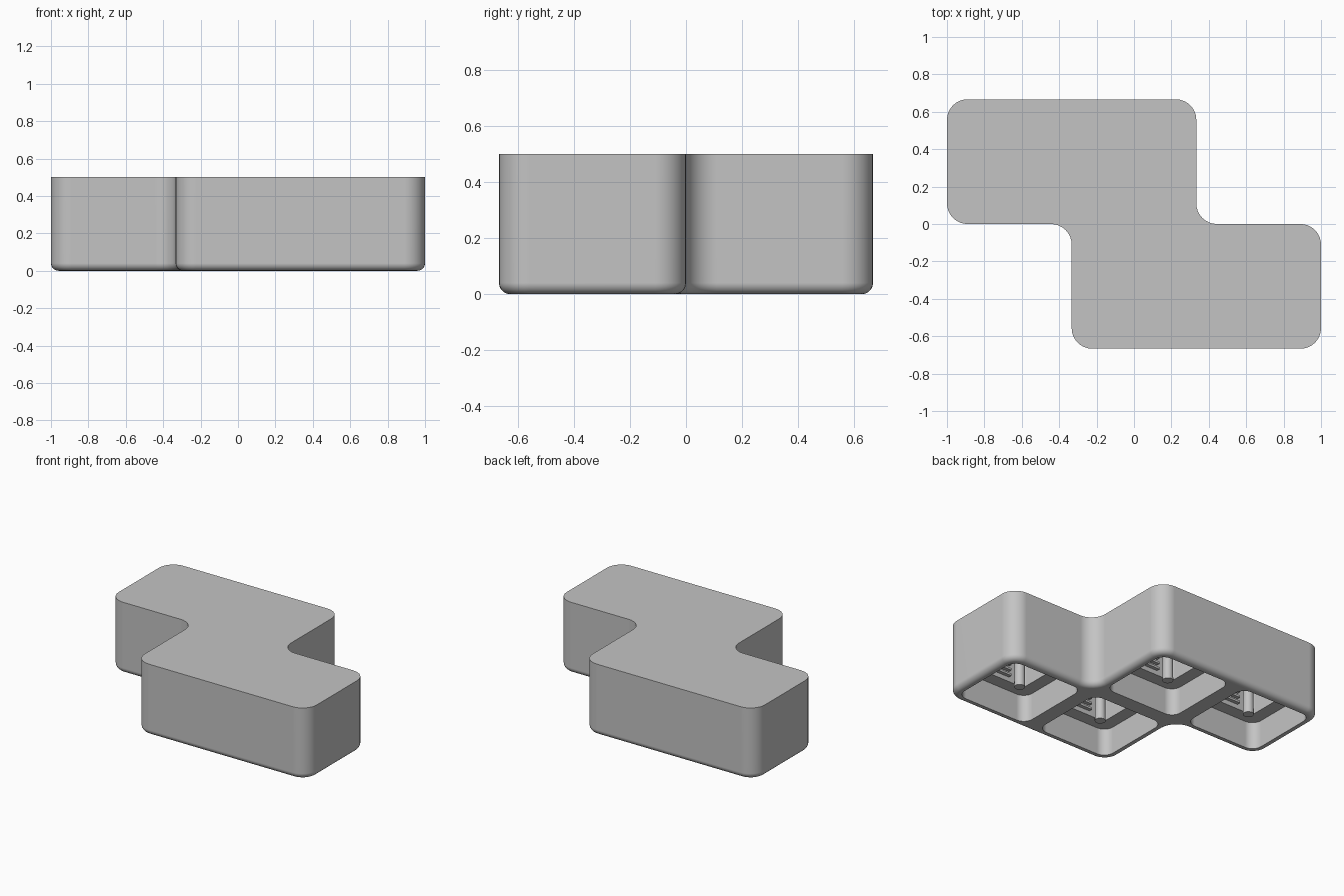
import bpy, bmesh, math
from mathutils import Vector

cube = bpy.data.objects.get("Cube")
if cube:
    bpy.data.objects.remove(cube, do_unlink=True)

CELL = 2 / 3
HALF = CELL / 2
HEIGHT = 0.5
CEILING = 0.45
LEDGE = 0.19
CELLS = [(-CELL, HALF), (0, HALF), (0, -HALF), (CELL, -HALF)]

grey = bpy.data.materials.new("plain grey")
grey.use_nodes = True
grey.diffuse_color = (0.55, 0.55, 0.55, 1)
grey.node_tree.nodes["Principled BSDF"].inputs["Base Color"].default_value = grey.diffuse_color


def rounded(corners, radius, inset=0.0, steps=8):
    """Rounded counter-clockwise outline, optionally moved inwards."""
    points = []
    for i, corner in enumerate(corners):
        p = Vector(corner)
        u = (p - Vector(corners[i - 1])).normalized()
        v = (Vector(corners[(i + 1) % len(corners)]) - p).normalized()
        centre = p + radius * (v - u)
        r = radius - inset if u.cross(v) > 0 else radius + inset
        for k in range(steps + 1):
            t = math.pi / 2 * k / steps
            points.append(centre + r * (u * math.sin(t) - v * math.cos(t)))
    return points


def square(x, y, width):
    h = width / 2
    return [(x - h, y - h), (x + h, y - h), (x + h, y + h), (x - h, y + h)]


def loft(bm, layers):
    """Skin a stack of (outline, z) layers and cap both ends."""
    rings = [[bm.verts.new((p.x, p.y, z)) for p in pts] for pts, z in layers]
    for low, high in zip(rings, rings[1:]):
        n = len(low)
        for i in range(n):
            j = (i + 1) % n
            bm.faces.new((low[i], low[j], high[j], high[i]))
    bm.faces.new(rings[0][::-1])
    bm.faces.new(rings[-1])


def make(name, bm):
    bmesh.ops.recalc_face_normals(bm, faces=bm.faces)
    mesh = bpy.data.meshes.new(name)
    bm.to_mesh(mesh)
    bm.free()
    mesh.materials.append(grey)
    obj = bpy.data.objects.new(name, mesh)
    bpy.context.collection.objects.link(obj)
    return obj


def activate(obj):
    bpy.ops.object.select_all(action='DESELECT')
    obj.select_set(True)
    bpy.context.view_layer.objects.active = obj


def smooth(obj):
    activate(obj)
    bpy.ops.object.shade_smooth_by_angle(angle=math.radians(35))
    obj.modifiers.new("even shading", 'WEIGHTED_NORMAL').keep_sharp = True


# Stepped block with rounded corners and a soft lower edge
outline = [(-1, 0), (-HALF, 0), (-HALF, -CELL), (1, -CELL),
           (1, 0), (HALF, 0), (HALF, CELL), (-1, CELL)]
CORNER, FILLET = 0.11, 0.04
layers = []
for k in range(6):
    a = math.pi / 2 * k / 5
    layers.append((rounded(outline, CORNER, FILLET * (1 - math.sin(a))),
                   FILLET * (1 - math.cos(a))))
layers.append((rounded(outline, CORNER), HEIGHT))
bm = bmesh.new()
loft(bm, layers)
block = make("block", bm)

# Two-stage pockets opening downwards
bm = bmesh.new()
for x, y in CELLS:
    wide = rounded(square(x, y, 0.56), 0.07)
    narrow = rounded(square(x, y, 0.38), 0.03)
    loft(bm, [(wide, -0.1), (wide, LEDGE), (narrow, LEDGE), (narrow, CEILING)])
cutter = make("pocket_cutter", bm)
cutter.hide_render = True

activate(block)
cut = block.modifiers.new("pockets", 'BOOLEAN')
cut.operation = 'DIFFERENCE'
cut.solver = 'EXACT'
cut.object = cutter
bpy.ops.object.modifier_apply(modifier=cut.name)
bpy.data.objects.remove(cutter, do_unlink=True)
smooth(block)

# Round post hanging in the middle of each pocket, with wall ridges beside it
for number, (x, y) in enumerate(CELLS, 1):
    bm = bmesh.new()
    bmesh.ops.create_cone(bm, cap_ends=True, segments=24, radius1=0.035,
                          radius2=0.03, depth=CEILING - 0.03)
    bmesh.ops.translate(bm, verts=bm.verts, vec=(x, y, (CEILING + 0.05) / 2))
    smooth(make(f"post_{number}", bm))

    bm = bmesh.new()
    for k in range(3):
        made = bmesh.ops.create_cube(bm, size=1)["verts"]
        bmesh.ops.scale(bm, verts=made, vec=(0.14, 0.03, 0.015))
        bmesh.ops.translate(bm, verts=made, vec=(x, y - 0.18, 0.23 + 0.04 * k))
    make(f"wall_ridges_{number}", bm)
